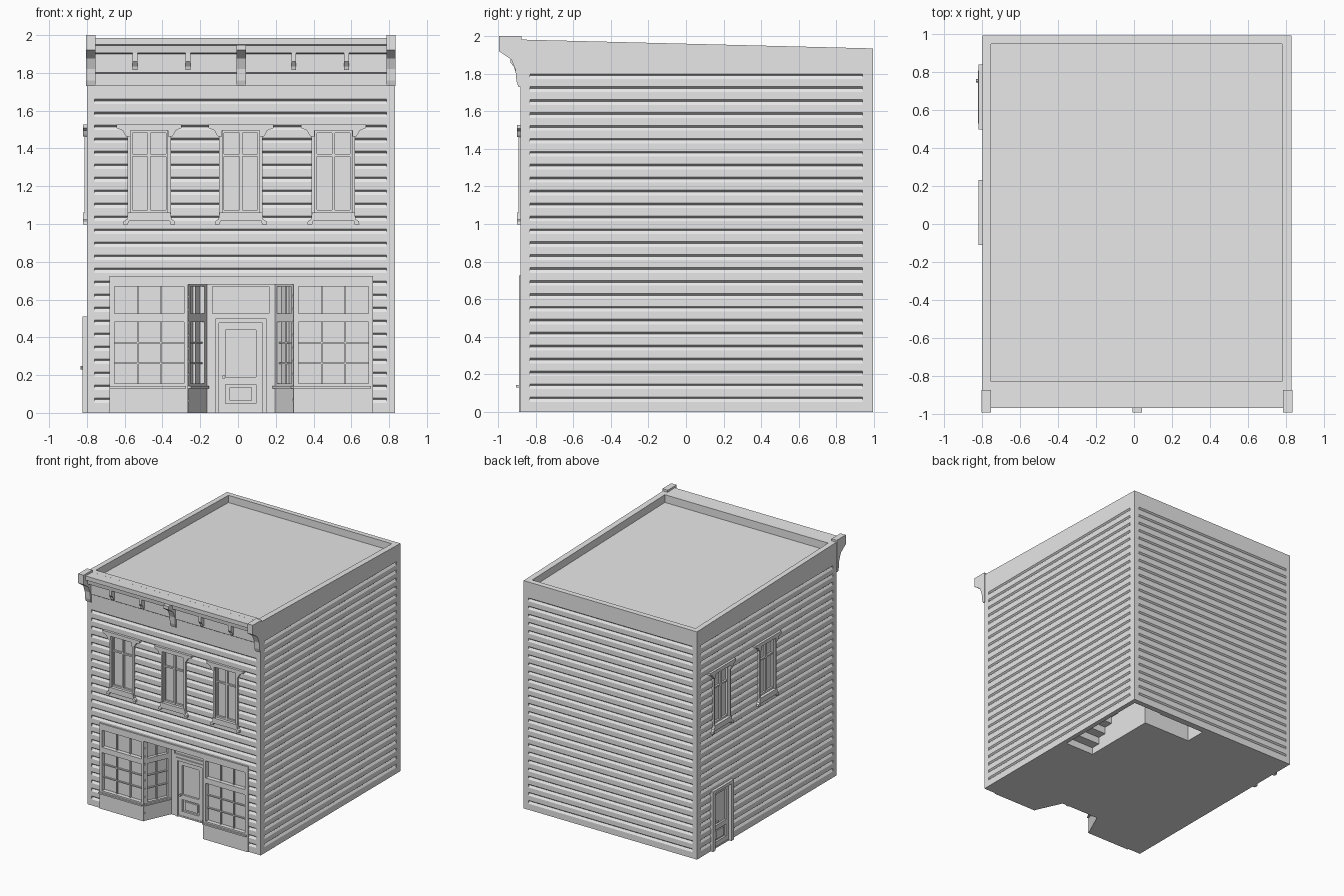
import bpy, bmesh
from math import atan2, hypot, pi, cos, sin
from mathutils import Matrix, Vector

if "Cube" in bpy.data.objects:
    bpy.data.objects.remove(bpy.data.objects["Cube"])

paint = bpy.data.materials.new("light_grey")
paint.use_nodes = True
paint.diffuse_color = (0.8, 0.8, 0.8, 1)
paint.node_tree.nodes["Principled BSDF"].inputs["Base Color"].default_value = (0.8, 0.8, 0.8, 1)

LEFT, RIGHT, FRONT, BACK = -0.80, 0.83, -0.88, 0.995


# Placement: u runs right along a wall, v up, n outward
def wall(x, y, angle):
    return Matrix.Translation((x, y, 0)) @ Matrix.Rotation(angle, 4, 'Z')


FRONT_WALL = wall(0, FRONT, 0)
DOOR_WALL = wall(LEFT, 0, -pi / 2)
PLAIN_WALL = wall(RIGHT, 0, pi / 2)
BACK_WALL = wall(0, BACK, pi)
SECTION = wall(0, 0, pi / 2)
PLAN = Matrix.Rotation(-pi / 2, 4, 'X')


def prism(bm, place, pts, n0, n1):
    a, b = ([bm.verts.new(place @ Vector((u, -n, v))) for u, v in pts] for n in (n0, n1))
    bm.faces.new(a)
    bm.faces.new(b[::-1])
    for i in range(len(pts)):
        j = (i + 1) % len(pts)
        bm.faces.new((a[i], b[i], b[j], a[j]))


def rect(bm, place, u0, u1, v0, v1, n0, n1):
    prism(bm, place, [(u0, v0), (u1, v0), (u1, v1), (u0, v1)], n0, n1)


def finish(name, bm):
    bmesh.ops.recalc_face_normals(bm, faces=bm.faces[:])
    mesh = bpy.data.meshes.new(name)
    bm.to_mesh(mesh)
    bm.free()
    obj = bpy.data.objects.new(name, mesh)
    bpy.context.collection.objects.link(obj)
    mesh.materials.append(paint)
    return obj


def cut(target, bm):
    tool = finish("cutter", bm)
    tool.hide_render = True
    mod = target.modifiers.new("cut", 'BOOLEAN')
    mod.operation, mod.solver, mod.object = 'DIFFERENCE', 'EXACT', tool
    bpy.context.view_layer.objects.active = target
    bpy.ops.object.modifier_apply(modifier=mod.name)
    bpy.data.objects.remove(tool)


# Main block with a gently sloping top
bm = bmesh.new()
prism(bm, SECTION, [(FRONT, 0), (BACK, 0), (BACK, 1.935), (FRONT, 1.982)], LEFT, RIGHT)
body = finish("building_body", bm)

# Siding grooves on all four walls
bm = bmesh.new()
sides = [(FRONT_WALL, -0.76, 0.785, 1.7), (BACK_WALL, -0.785, 0.76, 1.9),
         (PLAIN_WALL, -0.83, 0.94, 1.9), (DOOR_WALL, -0.94, 0.83, 1.9)]
for place, u0, u1, top in sides:
    for i in range(26):
        z = 0.08 + i * 0.0688
        if z < top:
            # triangular section swept along the wall
            across = place @ Matrix.Translation((0, 0, z)) @ Matrix.Rotation(pi / 2, 4, 'Z')
            prism(bm, across, [(0.012, -0.01), (-0.012, 0.01), (-0.012, -0.046)], u0, u1)
cut(body, bm)

# Roof well behind the parapet
bm = bmesh.new()
prism(bm, SECTION, [(-0.83, 1.915), (0.95, 1.875), (0.95, 2.1), (-0.83, 2.1)], -0.755, 0.78)
cut(body, bm)

# Recessed shop entrance
IN_Y = -0.66
bm = bmesh.new()
slope = 0.1 / (IN_Y - FRONT)
out = 0.1 * slope
prism(bm, PLAN, [(-0.265 - out, FRONT - 0.1), (0.295 + out, FRONT - 0.1),
                 (0.195, IN_Y), (-0.165, IN_Y)], -0.1, 0.68)
cut(body, bm)

# Stepped stairwell and passage open to the underside
bm = bmesh.new()
steps = [(0.1, -0.1)]
for i in range(8):
    steps += [(0.1 + i * 0.08, 0.06 * (i + 1)), (0.18 + i * 0.08, 0.06 * (i + 1))]
steps += [(0.95, 0.48), (0.95, -0.1)]
prism(bm, SECTION, steps, 0.52, 0.79)
cut(body, bm)
bm = bmesh.new()
rect(bm, PLAN, 0.07, 0.77, 0.76, 0.94, -0.1, 0.45)
cut(body, bm)

pockets = bmesh.new()


# Glazed opening: a pocket in the body with bars across it
def glazing(bm, place, u0, u1, v0, v1, cols, rows, depth=0.025, bar=0.004):
    rect(pockets, place, u0, u1, v0, v1, -depth, 0.03)
    for i in range(1, cols):
        u = u0 + (u1 - u0) * i / cols
        rect(bm, place, u - bar, u + bar, v0, v1, -depth - 0.005, -0.01)
    for i in range(1, rows):
        v = v0 + (v1 - v0) * i / rows
        rect(bm, place, u0, u1, v - bar, v + bar, -depth - 0.005, -0.011)


def mirrored(half):
    return half + [(-u, v) for u, v in reversed(half)]


# Upper sash windows with hood and sill
def sash_window(name, place, u):
    bm = bmesh.new()
    here = place @ Matrix.Translation((u, 0, 0))
    rect(pockets, here, -0.1, 0.1, 1.06, 1.495, -0.02, 0.03)
    for s in (-1, 1):
        a, b = sorted((s * 0.098, s * 0.115))
        rect(bm, here, a, b, 1.04, 1.5, -0.015, 0.012)
        a, b = sorted((s * 0.088, s * 0.1))
        rect(bm, here, a, b, 1.06, 1.495, -0.025, -0.004)
    rect(bm, here, -0.008, 0.008, 1.06, 1.495, -0.025, -0.004)
    for v0, v1 in ((1.06, 1.075), (1.358, 1.37), (1.483, 1.495)):
        rect(bm, here, -0.09, 0.09, v0, v1, -0.025, -0.005)
    hood = [(0.1, 1.495), (0.1, 1.462), (0.12, 1.462), (0.13, 1.475),
            (0.14, 1.495), (0.172, 1.508), (0.172, 1.527)]
    prism(bm, here, mirrored(hood), -0.015, 0.02)
    sill = [(0.108, 1.015), (0.113, 0.997), (0.138, 0.997), (0.135, 1.015),
            (0.118, 1.025), (0.113, 1.06)]
    prism(bm, here, mirrored(sill), -0.015, 0.02)
    finish(name, bm)


for i, x in enumerate((-0.47, 0.015, 0.505)):
    sash_window(f"front_window_{i + 1}", FRONT_WALL, x)
for i, y in enumerate((0.67, 0.06)):
    sash_window(f"side_window_{i + 1}", DOOR_WALL, -y)

# Flat shop windows on both sides of the entrance
for name, u0, u1, w0, w1 in (("left_shop_window", 0.295, 0.715, 0.32, 0.69),
                             ("right_shop_window", -0.68, -0.265, -0.655, -0.285)):
    bm = bmesh.new()
    for a, b in ((u0, w0), (w1, u1)):
        rect(bm, FRONT_WALL, a, b, 0, 0.725, -0.015, 0.01)
    for a, b in ((0, 0.155), (0.48, 0.525), (0.67, 0.725)):
        rect(bm, FRONT_WALL, w0, w1, a, b, -0.015, 0.01)
    glazing(bm, FRONT_WALL, w0, w1, 0.525, 0.67, 3, 1)
    glazing(bm, FRONT_WALL, w0, w1, 0.155, 0.48, 3, 3)
    rect(bm, FRONT_WALL, u0, u1 - 0.01, 0.13, 0.142, 0, 0.025)
    finish(name, bm)

# Angled shop windows flanking the door
for name, x0, y0, x1, y1 in (("right_angled_window", -0.265, FRONT, -0.165, IN_Y),
                             ("left_angled_window", 0.195, IN_Y, 0.295, FRONT)):
    bm = bmesh.new()
    place = wall(x0, y0, atan2(y1 - y0, x1 - x0))
    run = hypot(x1 - x0, y1 - y0)
    glazing(bm, place, 0.03, run - 0.03, 0.525, 0.67, 2, 1)
    glazing(bm, place, 0.03, run - 0.03, 0.155, 0.48, 2, 3)
    rect(bm, place, 0.005, run - 0.005, 0.13, 0.142, -0.01, 0.015)
    finish(name, bm)

bm = bmesh.new()
rect(bm, FRONT_WALL, -0.265, 0.295, 0.68, 0.725, -0.015, 0.01)
finish("shop_header", bm)


# Doors: casing, leaf with glass and lower panel, knob
def door(name, place, half, leaf, top, knob_u, knob_v, proud):
    bm = bmesh.new()
    rect(pockets, place, -leaf, leaf, 0.012, top - 0.025, -0.02, 0.05)
    for s in (-1, 1):
        a, b = sorted((s * leaf, s * half))
        rect(bm, place, a, b, 0, top, -0.01, proud)
        a, b = sorted((s * (leaf - 0.035), s * leaf))
        rect(bm, place, a, b, 0.012, top - 0.025, -0.025, -0.004)
    rect(bm, place, -leaf, leaf, top - 0.025, top, -0.01, proud)
    for v0, v1 in ((0.012, 0.05), (0.15, 0.19), (top - 0.06, top - 0.025)):
        rect(bm, place, 0.035 - leaf, leaf - 0.035, v0, v1, -0.025, -0.004)
    rect(bm, place, 0.055 - leaf, leaf - 0.055, 0.065, 0.135, -0.025, -0.01)
    ring = [(knob_u + 0.009 * cos(k * pi / 4), knob_v + 0.009 * sin(k * pi / 4)) for k in range(8)]
    prism(bm, place, ring, -0.01, proud + 0.012)
    finish(name, bm)


shop = wall(0.015, IN_Y, 0)
door("shop_door", shop, 0.135, 0.115, 0.5, -0.09, 0.19, 0.008)
rect(pockets, shop, -0.15, 0.15, 0.525, 0.67, -0.015, 0.03)
door("side_door", wall(LEFT, 0.67, -pi / 2), 0.14, 0.105, 0.51, -0.085, 0.24, 0.022)
cut(body, pockets)

# Cornice along the front
bm = bmesh.new()
prism(bm, SECTION, [(-0.86, 1.73), (-0.888, 1.73), (-0.888, 1.797), (-0.897, 1.803), (-0.897, 1.9),
                    (-0.94, 1.905), (-0.945, 1.945), (-0.97, 1.95), (-0.97, 1.985), (-0.86, 1.981)],
      LEFT, RIGHT)
finish("cornice", bm)

# Large end and middle brackets, then small ones
for name, x0, x1, top in (("right_end_bracket", -0.805, -0.755, 2.0), ("middle_bracket", -0.008, 0.042, 1.947),
                          ("left_end_bracket", 0.785, 0.835, 2.0)):
    bm = bmesh.new()
    prism(bm, SECTION, [(-0.875, 1.73), (-0.893, 1.73), (-0.903, 1.76), (-0.908, 1.82), (-0.93, 1.875),
                        (-0.995, 1.92), (-0.995, top), (-0.875, top)], x0, x1)
    finish(name, bm)
for i, x in enumerate((-0.545, -0.265, 0.295, 0.575)):
    bm = bmesh.new()
    prism(bm, SECTION, [(-0.89, 1.815), (-0.91, 1.815), (-0.915, 1.835), (-0.935, 1.86),
                        (-0.935, 1.91), (-0.89, 1.91)], x - 0.013, x + 0.013)
    finish(f"small_bracket_{i + 1}", bm)
